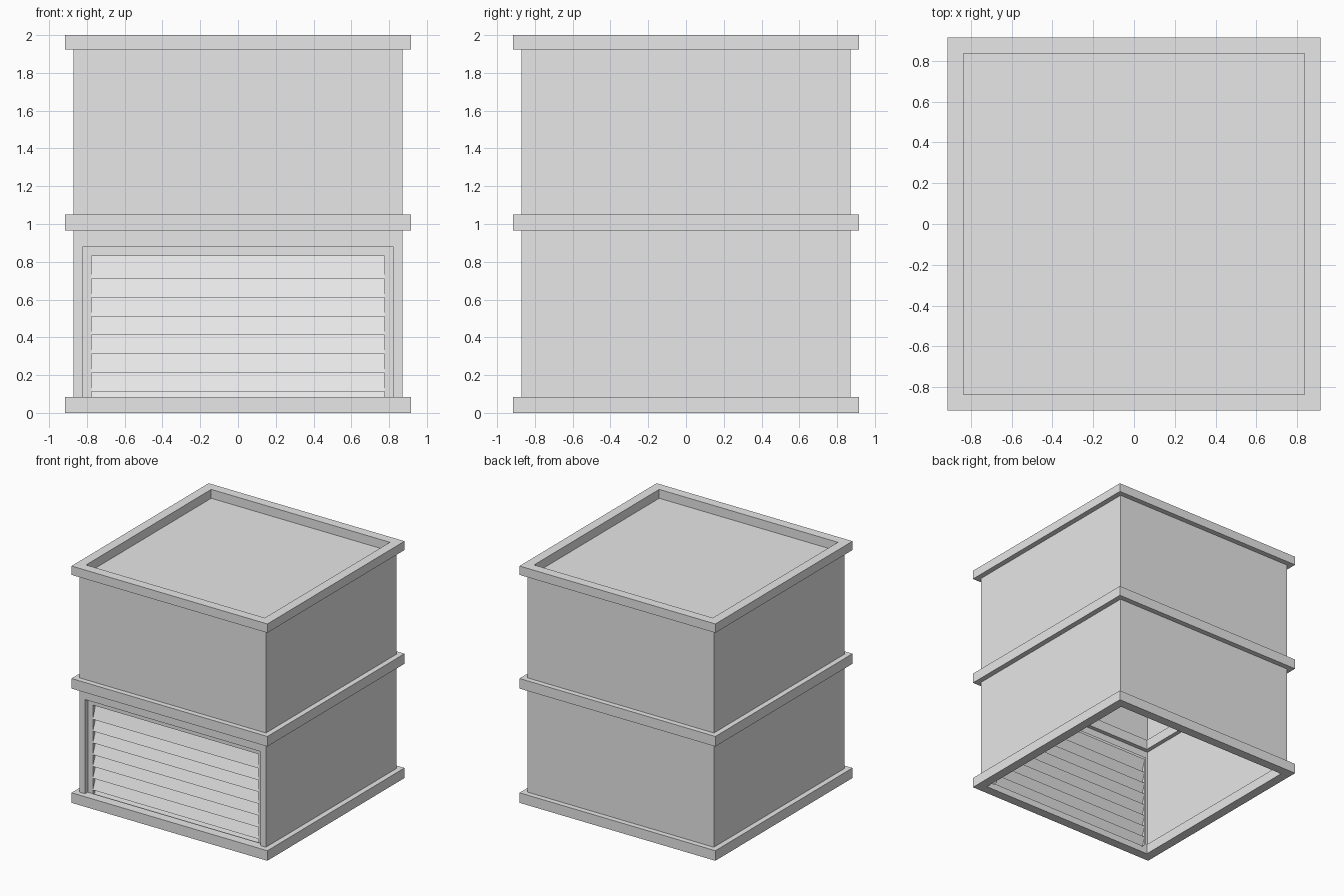
import bpy, bmesh

cube = bpy.data.objects.get("Cube")
if cube:
    bpy.data.objects.remove(cube, do_unlink=True)

GREY = (0.8, 0.8, 0.8, 1)
mat = bpy.data.materials.new("plain_grey")
mat.use_nodes = True
mat.diffuse_color = GREY
mat.node_tree.nodes["Principled BSDF"].inputs["Base Color"].default_value = GREY

WALL, BAND, LIP = 0.87, 0.915, 0.835     # half widths
FLOOR, ROOF = 1.0, 1.925


def loft(name, rings, closed=False, wrap=False, flip=False):
    """Join successive rows of points with quads."""
    bm = bmesh.new()
    rows = [[bm.verts.new(p) for p in ring] for ring in rings]
    pairs = list(zip(rows, rows[1:]))
    if wrap:
        pairs.append((rows[-1], rows[0]))
    for a, b in pairs:
        n = len(a)
        for i in range(n if closed else n - 1):
            j = (i + 1) % n
            quad = [a[i], a[j], b[j], b[i]]
            bm.faces.new(quad[::-1] if flip else quad)
    mesh = bpy.data.meshes.new(name)
    bm.to_mesh(mesh)
    bm.free()
    mesh.materials.append(mat)
    obj = bpy.data.objects.new(name, mesh)
    bpy.context.collection.objects.link(obj)
    return obj


def square(h, z):
    return [(-h, -h, z), (h, -h, z), (h, h, z), (-h, h, z)]


def arch(half, top, y, bottom=0.04):
    return [(-half, y, bottom), (-half, y, top), (half, y, top), (half, y, bottom)]


# Projecting bands at the base, middle and roof edge
for name, low, high in (("base_band", 0, 0.085), ("middle_band", 0.965, 1.05),
                        ("parapet_band", ROOF, 2)):
    loft(name, [square(BAND, low), square(BAND, high),
                square(LIP, high), square(LIP, low)], closed=True, wrap=True)

# Upper storey walls and sunken roof
loft("upper_walls", [square(WALL, FLOOR), square(WALL, ROOF)], closed=True)
loft("roof", [[(-LIP, -LIP, ROOF), (LIP, -LIP, ROOF)],
              [(-LIP, LIP, ROOF), (LIP, LIP, ROOF)]])

# Lower storey: side and back walls, open underneath
path = [(WALL, -WALL), (WALL, WALL), (-WALL, WALL), (-WALL, -WALL)]
loft("lower_walls", [[(x, y, z) for x, y in path] for z in (0.04, FLOOR)])

# Front wall stepping back twice into the door opening
FRAME_Y, BACK_Y = -0.83, -0.79
loft("front_wall_and_door_frame", [
    arch(WALL, FLOOR, -WALL), arch(0.82, 0.88, -WALL), arch(0.82, 0.88, FRAME_Y),
    arch(0.775, 0.83, FRAME_Y), arch(0.775, 0.83, BACK_Y)], flip=True)

# Shutter of tilted slats, each leaning out at its lower edge
profile = [(BACK_Y, 0.83)]
for i in range(7):
    z = 0.71 - 0.0995 * i
    profile += [(FRAME_Y, z), (BACK_Y, z)]
profile.append((FRAME_Y + 0.01, 0.04))
loft("shutter_slats", [[(-0.775, y, z), (0.775, y, z)] for y, z in profile], flip=True)
